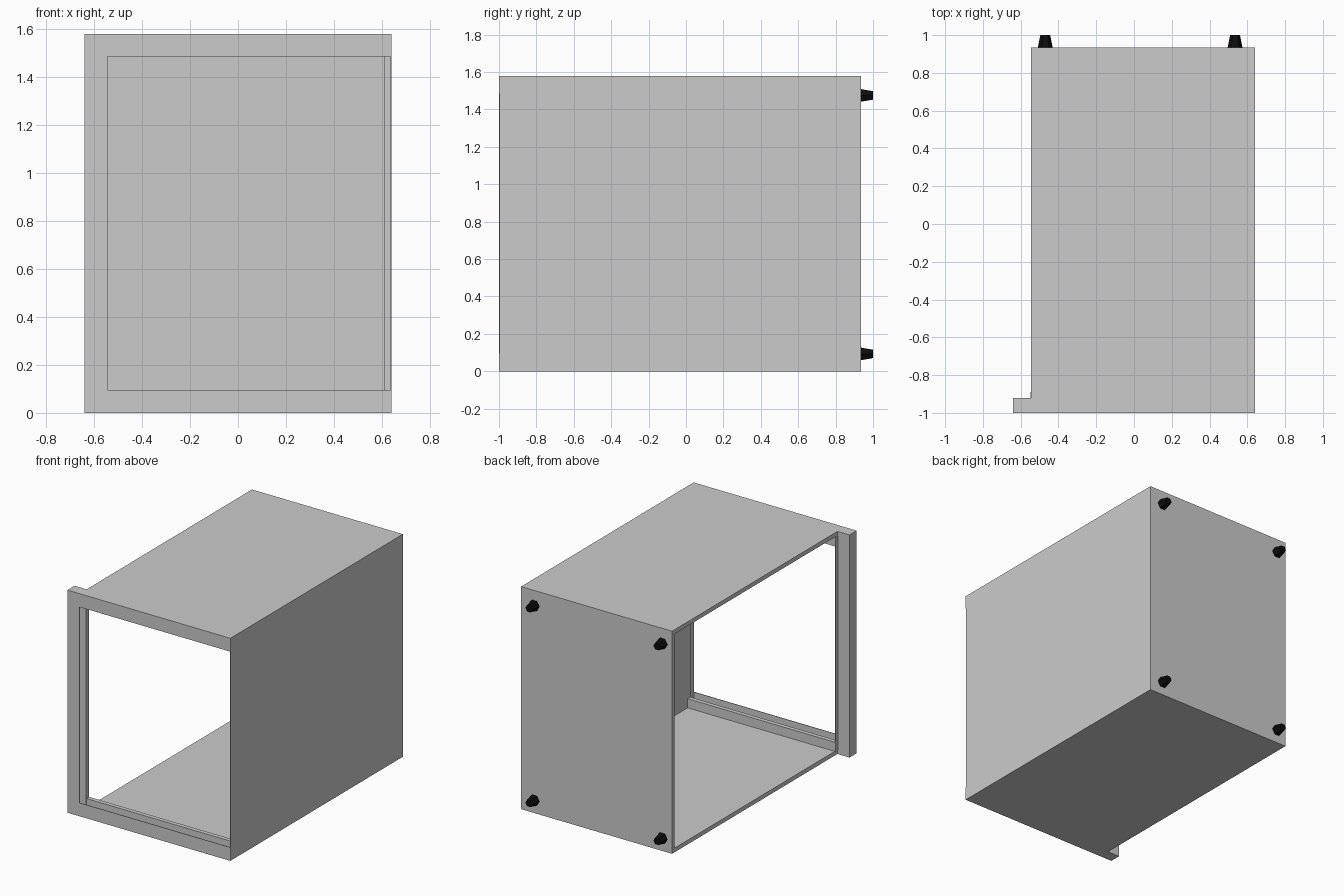
import bpy, bmesh
from math import radians
from mathutils import Matrix, Vector

if "Cube" in bpy.data.objects:
    bpy.data.objects.remove(bpy.data.objects["Cube"])

H = 1.58            # height
XL, XR = -0.545, 0.64   # left and right of the housing
XS = -0.64          # outer side of the front stile
T, W, S = 0.03, 0.095, 0.004   # wall thickness, frame width, sheet thickness


def new_object(name, bm):
    bmesh.ops.recalc_face_normals(bm, faces=bm.faces)
    mesh = bpy.data.meshes.new(name)
    bm.to_mesh(mesh)
    bm.free()
    ob = bpy.data.objects.new(name, mesh)
    bpy.context.collection.objects.link(ob)
    return ob


def extrude_y(name, profile, y0, y1):
    """Closed x-z profile extruded from y0 to y1."""
    bm = bmesh.new()
    face = bm.faces.new([bm.verts.new((x, y0, z)) for x, z in profile])
    res = bmesh.ops.extrude_face_region(bm, geom=[face], use_keep_orig=True)
    verts = [v for v in res["geom"] if isinstance(v, bmesh.types.BMVert)]
    bmesh.ops.translate(bm, verts=verts, vec=(0, y1 - y0, 0))
    return new_object(name, bm)


def rect(x0, x1, z0, z1):
    return [(x0, z0), (x1, z0), (x1, z1), (x0, z1)]


def channel(x_open, x_wall, t):
    """C profile: floor, wall on the x_wall side and roof."""
    xi = x_wall - t if x_wall > x_open else x_wall + t
    return [(x_open, 0), (x_wall, 0), (x_wall, H), (x_open, H),
            (x_open, H - t), (xi, H - t), (xi, t), (x_open, t)]


# Housing, open on the left and at the front
extrude_y("housing_walls", channel(XL, XR, T), -0.92, 0.905)
extrude_y("back_panel", rect(XL, XR, 0, H), 0.905, 0.935)

# Hollow front frame: face sheet, outer lip and stile sheets
extrude_y("front_frame_face", channel(XR, XS, W), -1.0, -1.0 + S)
extrude_y("front_lip", channel(XL, XR, S), -1.0 + S, -0.92)
extrude_y("stile_side", channel(XL, XS, S), -1.0 + S, -0.923)
extrude_y("stile_back", rect(XS, XL, 0, H), -0.925, -0.92)

# Inner flanges behind the frame
extrude_y("bottom_flange", rect(XL, XR - T, T, W), -0.92, -0.89)
extrude_y("top_flange", rect(XL, XR - T, H - W, H - T), -0.92, -0.89)
extrude_y("left_flange", rect(XL - S, XL, T, H - T), -0.92, -0.89)

# Tapered six-sided feet on the back
black = bpy.data.materials.new("black_rubber")
black.diffuse_color = (0.004, 0.004, 0.004, 1)
black.use_nodes = True
black.node_tree.nodes["Principled BSDF"].inputs["Base Color"].default_value = black.diffuse_color
bm = bmesh.new()
bmesh.ops.create_cone(bm, cap_ends=True, segments=6, radius1=0.039, radius2=0.026,
                      depth=0.065,
                      matrix=Matrix.Rotation(radians(-90), 4, 'X')
                      @ Matrix.Rotation(radians(30), 4, 'Z'))
foot = new_object("back_foot", bm)
foot.data.materials.append(black)
spots = [(x, z) for x in (-0.47, 0.535) for z in (0.093, 1.475)]
for i, (x, z) in enumerate(spots):
    ob = foot if i == 0 else foot.copy()
    if i:
        bpy.context.collection.objects.link(ob)
    ob.location = Vector((x, 0.9675, z))
